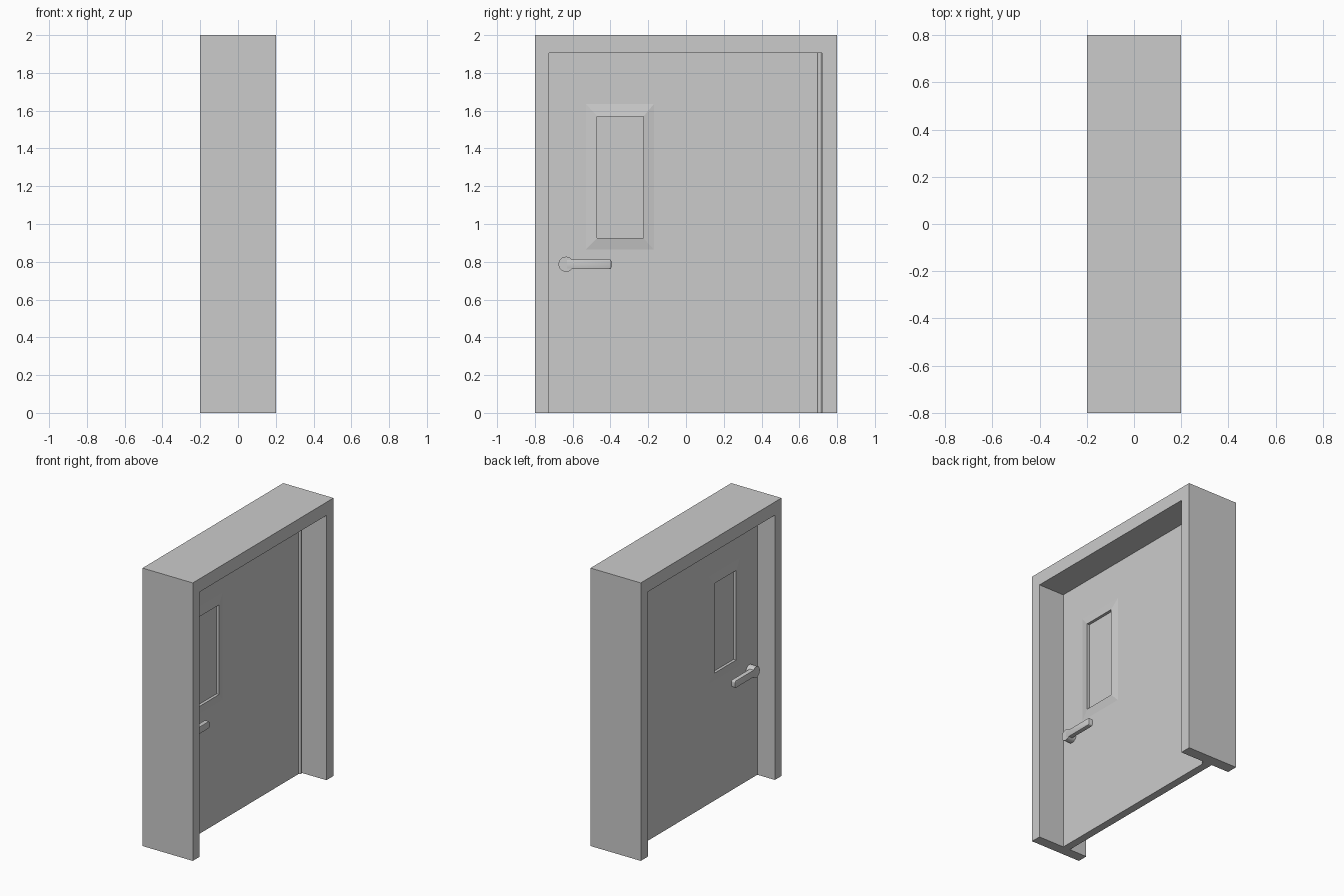
import bpy, bmesh, math
from mathutils import Vector

if "Cube" in bpy.data.objects:
    bpy.data.objects.remove(bpy.data.objects["Cube"])

DOOR_X, HALF_T = -0.032, 0.028
Y0, Y1, TOP = -0.725, 0.72, 1.905


def finish(bm, name, smooth=None):
    bmesh.ops.recalc_face_normals(bm, faces=bm.faces)
    mesh = bpy.data.meshes.new(name)
    bm.to_mesh(mesh)
    bm.free()
    ob = bpy.data.objects.new(name, mesh)
    bpy.context.collection.objects.link(ob)
    if smooth:
        bpy.ops.object.select_all(action='DESELECT')
        bpy.context.view_layer.objects.active = ob
        ob.select_set(True)
        bpy.ops.object.shade_smooth_by_angle(angle=math.radians(smooth))
    return ob


def prism(name, profile, x0, x1, smooth=None, bevel=0):
    """Extrude a (y, z) outline along x."""
    bm = bmesh.new()
    face = bm.faces.new([bm.verts.new((x0, y, z)) for y, z in profile])
    ext = bmesh.ops.extrude_face_region(bm, geom=[face])
    moved = [g for g in ext['geom'] if isinstance(g, bmesh.types.BMVert)]
    bmesh.ops.translate(bm, verts=moved, vec=Vector((x1 - x0, 0, 0)))
    if bevel:
        rim = [e for e in bm.edges if all(v in moved for v in e.verts)]
        bmesh.ops.bevel(bm, geom=rim, offset=bevel, segments=2,
                        profile=0.5, affect='EDGES')
    return finish(bm, name, smooth)


# Door surround: one U-shaped profile through the wall depth
prism("door_frame", [(-0.8, 0), (Y0, 0), (Y0, TOP), (Y1, TOP), (Y1, 0),
                     (0.8, 0), (0.8, 2), (-0.8, 2)], -0.2, 0.2)

# Door leaf: rectangular rings stepping inward to the window on both faces
rings = [  # y0, y1, z0, z1, distance from door centre
    (Y0, Y1, 0, TOP, HALF_T),
    (-0.53, -0.17, 0.865, 1.635, HALF_T),
    (-0.47, -0.225, 0.925, 1.57, HALF_T + 0.01),
    (-0.47, -0.225, 0.925, 1.57, HALF_T - 0.01),
]
bm = bmesh.new()


def bridge(a, b):
    for i in range(4):
        j = (i + 1) % 4
        bm.faces.new((a[i], a[j], b[j], b[i]))


outer = []
for side in (1, -1):
    loops = [[bm.verts.new((DOOR_X + side * d, y, z))
              for y, z in ((a, c), (b, c), (b, e), (a, e))]
             for a, b, c, e, d in rings]
    for a, b in zip(loops, loops[1:]):
        bridge(a, b)
    bm.faces.new(loops[-1])
    outer.append(loops[0])
bridge(*outer)
finish(bm, "door_leaf")

# Hinge barrel running the full height
bm = bmesh.new()
bmesh.ops.create_cone(bm, cap_ends=True, segments=24, radius1=0.0125,
                      radius2=0.0125, depth=TOP)
bmesh.ops.translate(bm, verts=bm.verts, vec=(-0.004, 0.7075, TOP / 2))
finish(bm, "hinge_barrel", 30)

# Handles on both faces: round stem and rounded lever
HY, HZ, R, H, END, C = -0.635, 0.787, 0.04, 0.026, -0.395, 0.012
stem = [(HY + R * math.cos(i * math.tau / 32), HZ + R * math.sin(i * math.tau / 32))
        for i in range(32)]
lever = [(HY, HZ - H), (END - C, HZ - H)]
for cz, start in ((HZ - H + C, -90), (HZ + H - C, 0)):
    for k in range(1, 5):
        t = math.radians(start + k * 22.5)
        lever.append((END - C + C * math.cos(t), cz + C * math.sin(t)))
    if start == -90:
        lever.append((END, HZ + H - C))
lever.append((HY, HZ + H))
for side, tag in ((1, "right"), (-1, "left")):
    face = DOOR_X + side * HALF_T
    prism("handle_stem_" + tag, stem, face - side * 0.005, face + side * 0.055, 30)
    prism("handle_lever_" + tag, lever, face + side * 0.025,
          face + side * 0.0555, 40, bevel=0.005)
